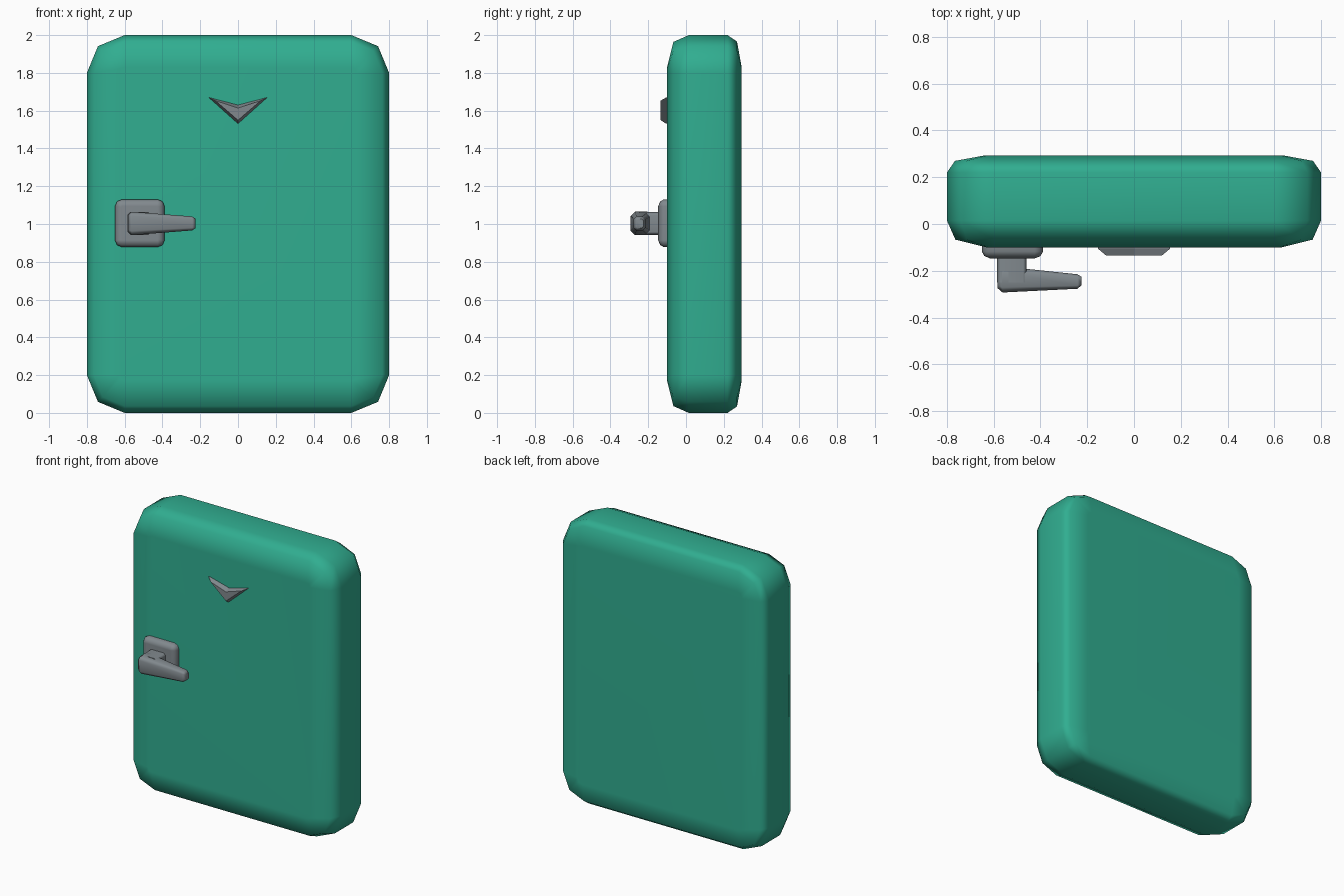
import bpy, bmesh, math

if "Cube" in bpy.data.objects:
    bpy.data.objects.remove(bpy.data.objects["Cube"])


def material(name, rgb):
    m = bpy.data.materials.new(name)
    m.diffuse_color = (*rgb, 1)
    m.use_nodes = True
    m.node_tree.nodes["Principled BSDF"].inputs["Base Color"].default_value = m.diffuse_color
    return m


GREEN = material("sea_green", (0.03, 0.42, 0.28))
GREY = material("metal_grey", (0.22, 0.25, 0.27))


def rounded_rect(w, h, r, seg):
    """2D rounded rectangle with half sizes w, h, corner radius r."""
    pts = []
    for i, (sx, sy) in enumerate([(1, 1), (-1, 1), (-1, -1), (1, -1)]):
        for k in range(seg + 1):
            a = math.pi / 2 * (i + k / seg)
            pts.append((sx * (w - r) + r * math.cos(a), sy * (h - r) + r * math.sin(a)))
    return pts


def loft(name, loops, mat, smooth_angle=None):
    """Skin between equal-length loops and cap both ends."""
    bm = bmesh.new()
    rings = [[bm.verts.new(p) for p in loop] for loop in loops]
    n = len(rings[0])
    for a, b in zip(rings, rings[1:]):
        for i in range(n):
            j = (i + 1) % n
            bm.faces.new((a[i], a[j], b[j], b[i]))
    bm.faces.new(rings[0])
    bm.faces.new(rings[-1])
    bmesh.ops.recalc_face_normals(bm, faces=bm.faces)
    me = bpy.data.meshes.new(name)
    bm.to_mesh(me)
    bm.free()
    me.materials.append(mat)
    ob = bpy.data.objects.new(name, me)
    bpy.context.collection.objects.link(ob)
    if smooth_angle:
        bpy.ops.object.select_all(action='DESELECT')
        ob.select_set(True)
        bpy.context.view_layer.objects.active = ob
        bpy.ops.object.shade_smooth_by_angle(angle=math.radians(smooth_angle))
        wn = ob.modifiers.new("weighted", 'WEIGHTED_NORMAL')
        wn.keep_sharp = True
    return ob


def slab(name, cx, cz, w, h, r, seg, layers, mat):
    """Rounded plate in the xz plane; layers are (y, inset)."""
    loops = [[(cx + u, y, cz + v) for u, v in
              rounded_rect(w - d, h - d, max(r - d, 0.006), seg)] for y, d in layers]
    return loft(name, loops, mat, 65)


# Door body, softly rounded on all sides
slab("door", 0, 1, 0.8, 1, 0.2, 2,
     [(-0.1, 0.17), (-0.067, 0.036), (0.015, 0), (0.22, 0), (0.27, 0.034), (0.293, 0.16)], GREEN)

# Handle mounting plate
slab("handle_plate", -0.52, 1.004, 0.131, 0.126, 0.036, 2,
     [(-0.09, 0), (-0.118, 0), (-0.137, 0.011), (-0.147, 0.035)], GREY)

# Handle stem
slab("handle_stem", -0.522, 1.003, 0.063, 0.06, 0.015, 1,
     [(-0.14, 0), (-0.25, 0)], GREY)

# Tapered lever: sections are (x, y centre, z centre, half y, half z, chamfer)
sections = [(-0.583, -0.235, 1.003, 0.040, 0.045, 0.012),
            (-0.562, -0.237, 1.003, 0.056, 0.062, 0.022),
            (-0.242, -0.246, 1.003, 0.031, 0.037, 0.014),
            (-0.224, -0.244, 1.003, 0.018, 0.024, 0.008)]
loft("handle_lever", [[(x, cy + u, cz + v) for u, v in rounded_rect(hy, hz, r, 1)]
                      for x, cy, cz, hy, hz, r in sections], GREY, 50)

# Chevron badge with sloped rims
rim = [(-0.155, 1.67), (0, 1.531), (0.155, 1.67), (0, 1.63)]
face = [(-0.12, 1.653), (0, 1.55), (0.12, 1.653), (0, 1.614)]
loft("chevron_badge", [[(x, y, z) for x, z in pts] for y, pts in
                       [(-0.09, rim), (-0.105, rim), (-0.134, face)]], GREY)
